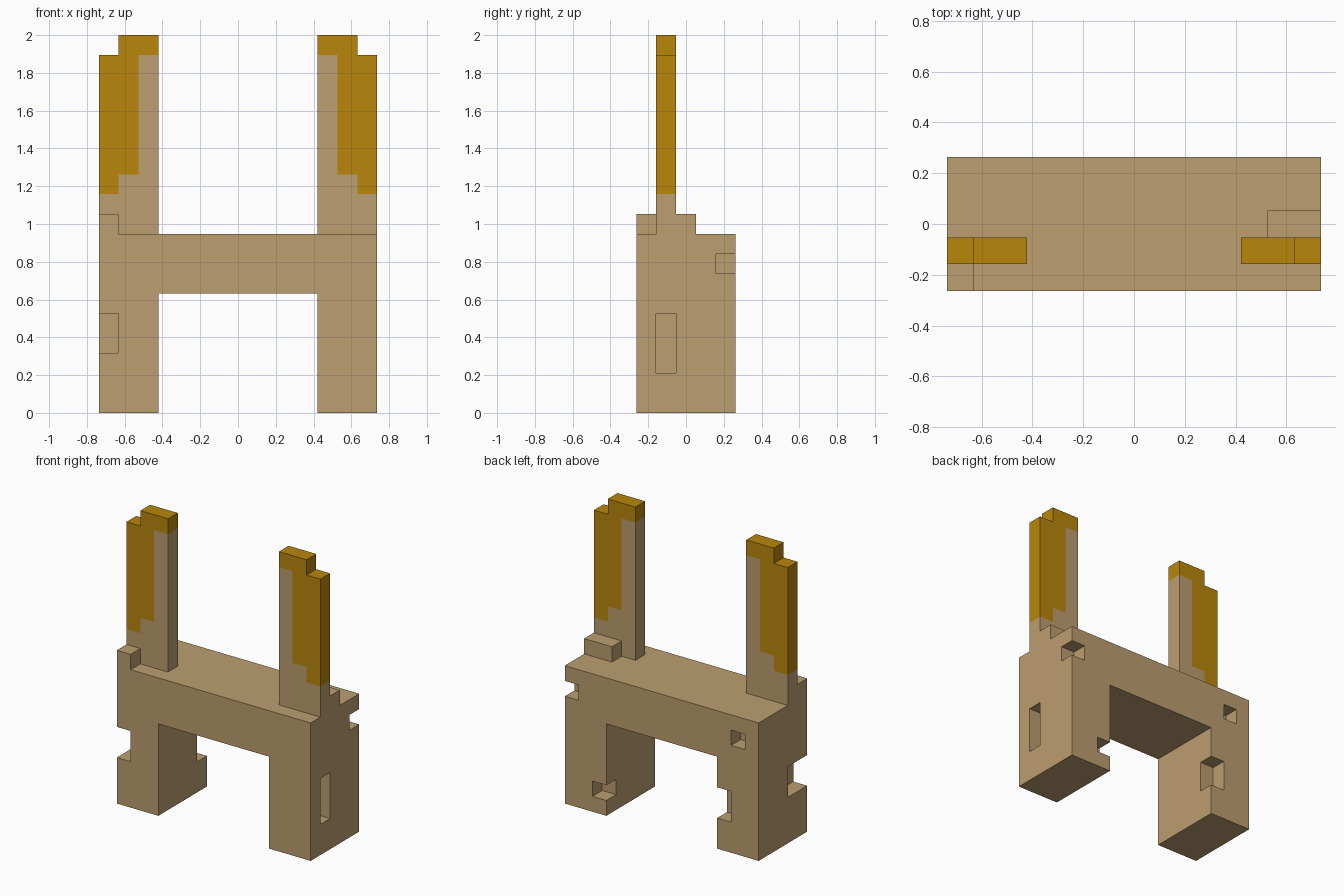
import bpy, bmesh
from mathutils import Vector

if "Cube" in bpy.data.objects:
    bpy.data.objects.remove(bpy.data.objects["Cube"], do_unlink=True)

U = 2 / 19                        # block size: 14 wide, 5 deep, 19 high


def pos(i, j, k):
    """Block grid corner to world position."""
    return Vector(((i - 7) * U, (j - 2.5) * U, k * U))


def material(name, rgb):
    m = bpy.data.materials.new(name)
    m.use_nodes = True
    m.diffuse_color = (*rgb, 1)
    m.node_tree.nodes["Principled BSDF"].inputs["Base Color"].default_value = (*rgb, 1)
    return m


tan = material("tan", (0.503, 0.342, 0.162))
gold = material("gold", (0.479, 0.238, 0.0033))


def finish(name, bm, mats):
    bmesh.ops.recalc_face_normals(bm, faces=bm.faces)
    me = bpy.data.meshes.new(name)
    bm.to_mesh(me)
    bm.free()
    for m in mats:
        me.materials.append(m)
    ob = bpy.data.objects.new(name, me)
    bpy.context.collection.objects.link(ob)
    return ob


def prism(bm, polygons, j0, j1):
    """Extrude adjoining x-z polygons from depth j0 to j1, walls on the outline only."""
    rows = [{}, {}]
    for row, j in zip(rows, (j0, j1)):
        for p in {p for poly in polygons for p in poly}:
            row[p] = bm.verts.new(pos(p[0], j, p[1]))
    edges = {(a, b): n for n, poly in enumerate(polygons)
             for a, b in zip(poly, poly[1:] + poly[:1])}
    for n, poly in enumerate(polygons):
        for row in rows:
            bm.faces.new([row[p] for p in poly]).material_index = n
    for (a, b), n in edges.items():
        if (b, a) not in edges:
            f = bm.faces.new([rows[0][a], rows[0][b], rows[1][b], rows[1][a]])
            f.material_index = n


def rect(i0, i1, k0, k1):
    return [(i0, k0), (i1, k0), (i1, k1), (i0, k1)]


# Arch-shaped base: two legs and a crossbeam
bm = bmesh.new()
prism(bm, [[(0, 0), (3, 0), (3, 6), (11, 6), (11, 0), (14, 0), (14, 9), (0, 9)]], 0, 5)
base = finish("arch_base", bm, [tan])

# Missing blocks, each overshooting the surface it opens onto
E = 0.3
bm = bmesh.new()
for i0, i1, j0, j1, k0, k1 in [
        (-E, 1, -E, 2, 3, 5),          # right leg, front outer corner
        (2, 3 + E, 4, 5 + E, 2, 4),    # right leg, back inner corner
        (1, 2, 4, 5 + E, 7, 8),        # back pocket
        (11 - E, 12, 4, 5 + E, 1, 2),  # left leg, back inner corner
        (13, 14 + E, 4, 5 + E, 7, 8),  # left back outer corner
        (13, 14 + E, 1, 2, 2, 5)]:     # left leg side slot
    prism(bm, [rect(i0, i1, k0, k1)], j0, j1)
cutter = finish("notch_cutter", bm, [tan])
cutter.hide_render = True
mod = base.modifiers.new("notches", "BOOLEAN")
mod.operation, mod.solver, mod.object = "DIFFERENCE", "EXACT", cutter
bpy.context.view_layer.objects.active = base
bpy.ops.object.modifier_apply(modifier=mod.name)
bpy.data.objects.remove(cutter, do_unlink=True)

# Raised blocks on the top
for name, i0, i1, j0, j1 in [("right_front_block", 0, 1, 0, 1),
                             ("left_back_block", 12, 14, 2, 3)]:
    bm = bmesh.new()
    prism(bm, [rect(i0, i1, 9, 10)], j0, j1)
    finish(name, bm, [tan])

# Upright posts with stepped gold trim, mirrored left and right
core = [(0, 9), (3, 9), (3, 18), (2, 18), (2, 12), (1, 12), (1, 11), (0, 11)]
trim = [(0, 11), (1, 11), (1, 12), (2, 12), (2, 18), (3, 18), (3, 19),
        (1, 19), (1, 18), (0, 18)]
for name, mirror in [("right_post", False), ("left_post", True)]:
    bm = bmesh.new()
    prism(bm, [[(14 - i if mirror else i, k) for i, k in poly] for poly in (core, trim)], 1, 2)
    finish(name, bm, [tan, gold])
